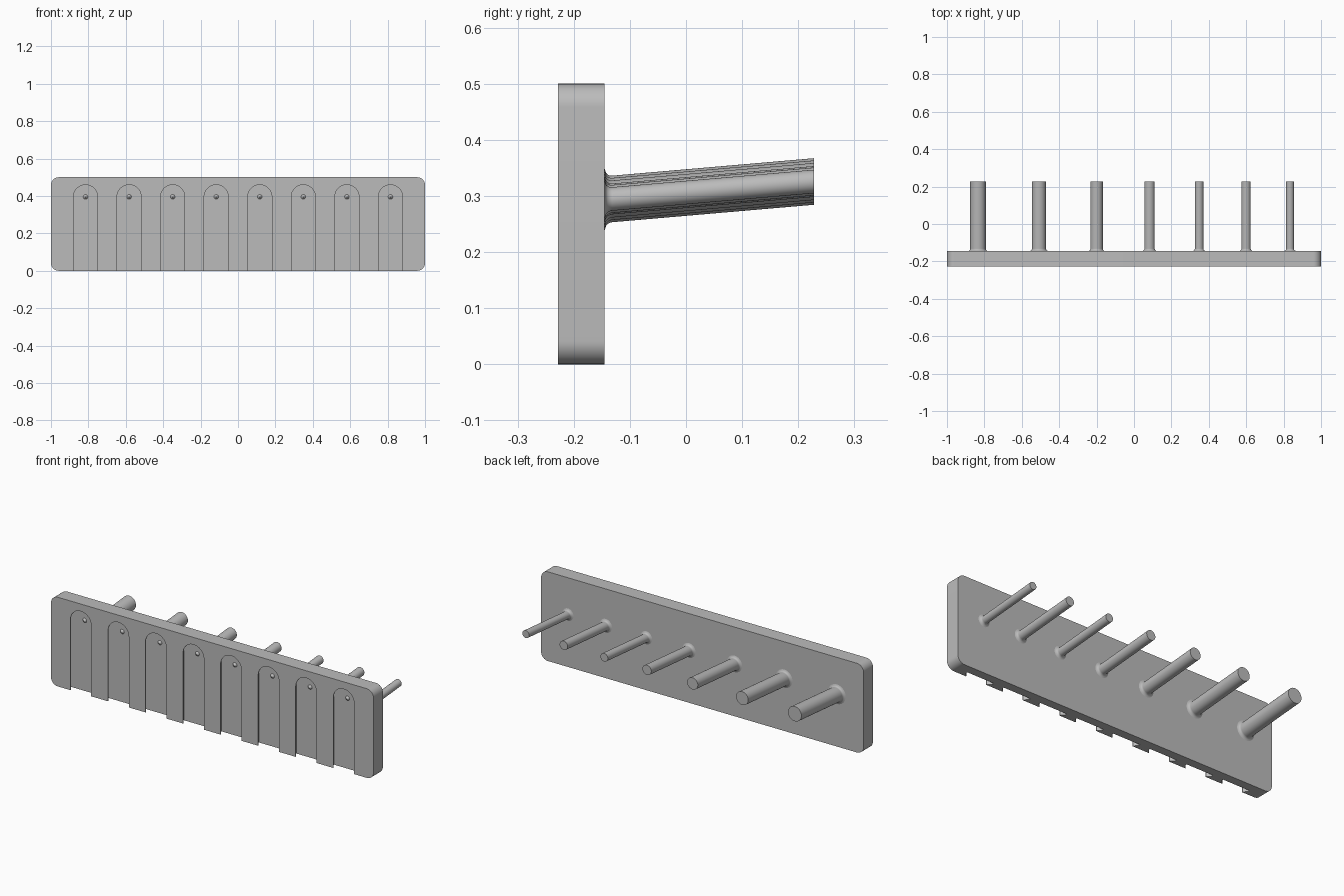
import bpy
import bmesh
from math import pi, sin, cos, radians

if "Cube" in bpy.data.objects:
    bpy.data.objects.remove(bpy.data.objects["Cube"])

FRONT, BACK, END = -0.228, -0.145, 0.228
HEIGHT, CORNER = 0.5, 0.0416
SLOT_TOP, SLOT_PITCH = 0.395, 0.2329
SLOT_XS = [(i - 3.5) * SLOT_PITCH for i in range(8)]
FLOOR = FRONT + 0.0345

grey = bpy.data.materials.new("plain grey")
grey.use_nodes = True
grey.diffuse_color = (0.5, 0.5, 0.5, 1)
grey.node_tree.nodes["Principled BSDF"].inputs["Base Color"].default_value = grey.diffuse_color


def finish(name, bm):
    """Turn a bmesh into a named, coloured object."""
    bmesh.ops.recalc_face_normals(bm, faces=bm.faces[:])
    mesh = bpy.data.meshes.new(name)
    bm.to_mesh(mesh)
    bm.free()
    obj = bpy.data.objects.new(name, mesh)
    bpy.context.collection.objects.link(obj)
    mesh.materials.append(grey)
    return obj


def smooth(obj):
    bpy.ops.object.select_all(action='DESELECT')
    obj.select_set(True)
    bpy.context.view_layer.objects.active = obj
    bpy.ops.object.shade_smooth_by_angle(angle=radians(30))


def loft(bm, rings):
    """Join closed rings of points in order and cap both ends."""
    loops = [[bm.verts.new(p) for p in ring] for ring in rings]
    n = len(loops[0])
    for a, b in zip(loops, loops[1:]):
        for i in range(n):
            j = (i + 1) % n
            bm.faces.new((a[i], a[j], b[j], b[i]))
    bm.faces.new(loops[0])
    bm.faces.new(loops[-1])


def board_ring(y):
    points = []
    corners = [(1, 1), (-1, 1), (-1, -1), (1, -1)]
    for quarter, (sx, sz) in enumerate(corners):
        for k in range(13):
            a = (quarter + k / 12) * pi / 2
            points.append((sx * (1 - CORNER) + CORNER * cos(a), y,
                           HEIGHT / 2 + sz * (HEIGHT / 2 - CORNER) + CORNER * sin(a)))
    return points


def arch_ring(x, y, r):
    arc = [(x + r * cos(k * pi / 32), y, SLOT_TOP + r * sin(k * pi / 32)) for k in range(33)]
    return arc + [(x - r, y, -0.1), (x + r, y, -0.1)]


# Rounded board
bm = bmesh.new()
loft(bm, [board_ring(FRONT), board_ring(BACK)])
board = finish("back_board", bm)

# Undercut arched slots, open at the bottom
bm = bmesh.new()
narrow, wide = 0.0645, 0.0845
for x in SLOT_XS:
    loft(bm, [arch_ring(x, FRONT - 0.02, narrow), arch_ring(x, FRONT + 0.0037, narrow),
              arch_ring(x, FLOOR - 0.0101, wide), arch_ring(x, FLOOR, wide)])
cutter = finish("slot_cutter", bm)
cutter.hide_render = True
cut = board.modifiers.new("slots", 'BOOLEAN')
cut.operation, cut.solver, cut.object = 'DIFFERENCE', 'EXACT', cutter
smooth(board)
bpy.ops.object.modifier_apply(modifier=cut.name)
bpy.data.objects.remove(cutter)
smooth(board)

# Small conical locating bump on each slot floor
for i, x in enumerate(SLOT_XS):
    bm = bmesh.new()
    rings = [[(x + r * cos(k * pi / 12), y, SLOT_TOP + r * sin(k * pi / 12)) for k in range(24)]
             for r, y in ((0.0125, FLOOR + 0.002), (0.0125, FLOOR), (0.0005, FLOOR - 0.0125))]
    loft(bm, rings)
    smooth(finish(f"slot_bump_{i + 1}", bm))

# Upward-tilted pegs with a filleted root and an upright end face
PEGS = [(-0.834, 0.083), (-0.508, 0.075), (-0.2, 0.066), (0.083, 0.055),
        (0.348, 0.046), (0.599, 0.05), (0.834, 0.042)]
FILLET = 0.0135
for i, (x, diameter) in enumerate(PEGS):
    steps = [(BACK - 0.005, diameter / 2 + FILLET)]
    for k in range(9):
        a = k / 8 * pi / 2
        steps.append((BACK + FILLET * sin(a), diameter / 2 + FILLET * (1 - sin(pi / 2 - (pi / 2 - a)) if k else 1)))
    steps.append((END, diameter / 2))
    # Concave quarter-round radius along the root
    rings = []
    for y, r in steps:
        t = min(max((y - BACK) / FILLET, 0), 1)
        r = diameter / 2 + FILLET * (1 - (1 - (1 - t) ** 2) ** 0.5)
        z = 0.2935 + (y - BACK) * 0.0865
        rings.append([(x + r * cos(k * pi / 24), y, z + r * sin(k * pi / 24)) for k in range(48)])
    bm = bmesh.new()
    loft(bm, rings)
    smooth(finish(f"peg_{i + 1}", bm))
